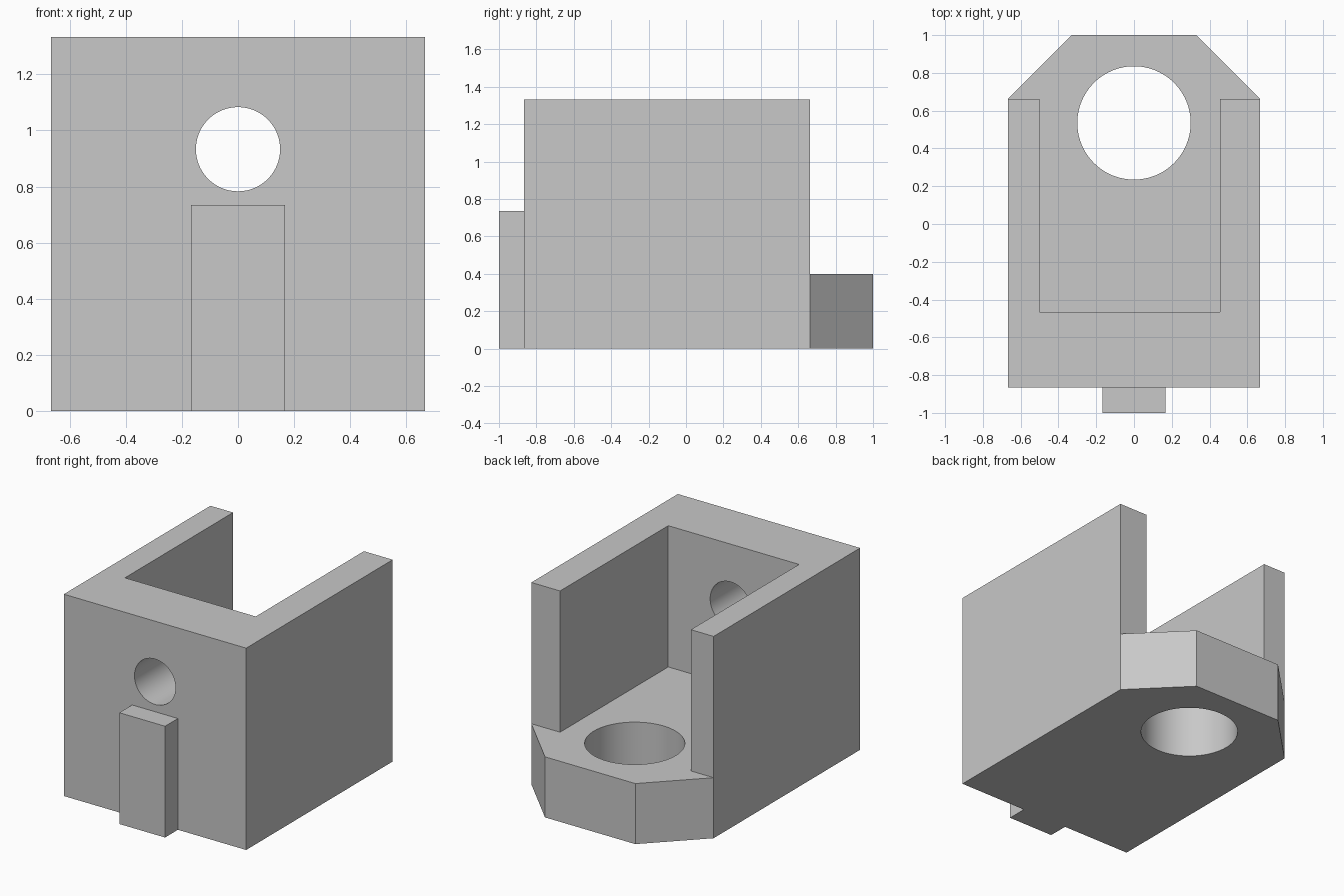
import bpy
import bmesh
from math import radians

cube = bpy.data.objects.get("Cube")
if cube:
    bpy.data.objects.remove(cube, do_unlink=True)

grey = bpy.data.materials.new("plain grey")
grey.use_nodes = True
color = (0.58, 0.58, 0.58, 1)
grey.diffuse_color = color
grey.node_tree.nodes["Principled BSDF"].inputs["Base Color"].default_value = color


def prism(name, outline, z0, z1):
    """Extrude a flat outline from z0 up to z1."""
    bm = bmesh.new()
    face = bm.faces.new([bm.verts.new((x, y, z0)) for x, y in outline])
    top = bmesh.ops.extrude_face_region(bm, geom=[face])["geom"]
    verts = [v for v in top if isinstance(v, bmesh.types.BMVert)]
    bmesh.ops.translate(bm, verts=verts, vec=(0, 0, z1 - z0))
    bmesh.ops.recalc_face_normals(bm, faces=bm.faces)
    mesh = bpy.data.meshes.new(name)
    bm.to_mesh(mesh)
    bm.free()
    mesh.materials.append(grey)
    obj = bpy.data.objects.new(name, mesh)
    bpy.context.collection.objects.link(obj)
    return obj


def rod(name, radius, depth, location, rotation=(0, 0, 0)):
    bpy.ops.mesh.primitive_cylinder_add(vertices=96, radius=radius, depth=depth,
                                        location=location, rotation=rotation)
    obj = bpy.context.object
    obj.name = name
    obj.data.materials.append(grey)
    return obj


def cut(target, cutter):
    """Subtract the cutter from the target, then discard it."""
    cutter.hide_render = True
    mod = target.modifiers.new("cut", "BOOLEAN")
    mod.operation = "DIFFERENCE"
    mod.solver = "EXACT"
    mod.object = cutter
    bpy.context.view_layer.objects.active = target
    bpy.ops.object.modifier_apply(modifier=mod.name)
    bpy.data.objects.remove(cutter, do_unlink=True)


HALF, FRONT, BACK = 0.666, -0.866, 1.0
NOSE, WALL_END = 0.33, 0.663
HEIGHT, FLOOR = 1.333, 0.4

# Block with a chamfered back
body = prism("bracket_body", [(-HALF, FRONT), (HALF, FRONT), (HALF, WALL_END),
                              (NOSE, BACK), (-NOSE, BACK), (-HALF, WALL_END)], 0, HEIGHT)

# Open pocket between the walls, and the clear space above the back ledge
cut(body, prism("pocket_cutter", [(-0.5, -0.466), (0.456, -0.466), (0.456, WALL_END),
                                  (1, WALL_END), (1, 2), (-1, 2),
                                  (-1, WALL_END), (-0.5, WALL_END)], FLOOR, 2))

# Round holes through the floor and the front wall
cut(body, rod("floor_hole_cutter", 0.3, 1, (0, 0.535, 0.2)))
cut(body, rod("front_hole_cutter", 0.15, 1, (0, -0.7, 0.933), (radians(90), 0, 0)))

bpy.ops.object.select_all(action="DESELECT")
body.select_set(True)
bpy.context.view_layer.objects.active = body
bpy.ops.object.shade_smooth_by_angle(angle=radians(30))

# Raised key on the front
prism("front_key", [(-0.167, -1), (0.167, -1), (0.167, FRONT), (-0.167, FRONT)], 0, 0.735)
